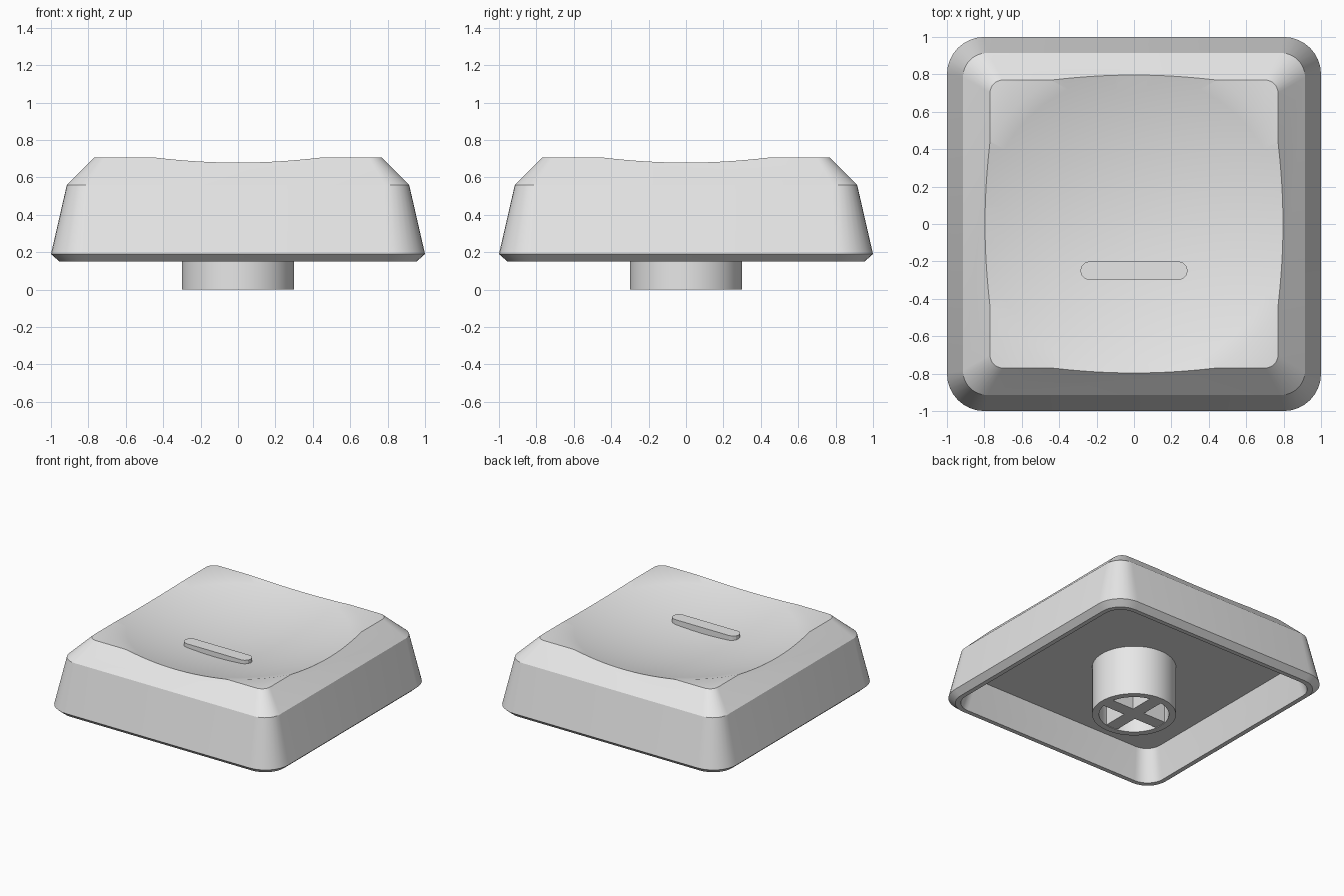
import bpy, bmesh, math

if "Cube" in bpy.data.objects:
    bpy.data.objects.remove(bpy.data.objects["Cube"])

grey = bpy.data.materials.new("light grey plastic")
grey.use_nodes = True
grey.diffuse_color = (0.8, 0.8, 0.8, 1)
grey.node_tree.nodes["Principled BSDF"].inputs["Base Color"].default_value = (0.8, 0.8, 0.8, 1)


def rounded(hx, hy, r, z, steps, cx=0, cy=0):
    """Rounded rectangle outline at height z."""
    pts = []
    for k, (sx, sy) in enumerate([(1, 1), (-1, 1), (-1, -1), (1, -1)]):
        for i in range(steps + 1):
            a = math.pi / 2 * (k + i / steps)
            pts.append((cx + sx * (hx - r) + r * math.cos(a),
                        cy + sy * (hy - r) + r * math.sin(a), z))
    return pts


def circle(r, z, n):
    return [(r * math.cos(math.tau * i / n), r * math.sin(math.tau * i / n), z) for i in range(n)]


def loft(name, rings):
    """Skin a stack of matching outlines and cap both ends."""
    bm = bmesh.new()
    loops = [[bm.verts.new(p) for p in ring] for ring in rings]
    n = len(loops[0])
    for a, b in zip(loops, loops[1:]):
        for i in range(n):
            j = (i + 1) % n
            bm.faces.new((a[i], a[j], b[j], b[i]))
    bm.faces.new(loops[0])
    bm.faces.new(loops[-1])
    bmesh.ops.recalc_face_normals(bm, faces=bm.faces)
    mesh = bpy.data.meshes.new(name)
    bm.to_mesh(mesh)
    bm.free()
    obj = bpy.data.objects.new(name, mesh)
    bpy.context.collection.objects.link(obj)
    mesh.materials.append(grey)
    return obj


def smooth(obj):
    bpy.ops.object.select_all(action='DESELECT')
    obj.select_set(True)
    bpy.context.view_layer.objects.active = obj
    bpy.ops.object.shade_smooth_by_angle(angle=math.radians(30))


# Hollow cap: half width, corner radius, height, from the inner ceiling round the rim to the top
shell = [(0.86, 0.12, 0.39), (0.92, 0.14, 0.15), (0.955, 0.165, 0.15),
         (1.0, 0.2, 0.19), (0.915, 0.13, 0.56), (0.77, 0.07, 0.705)]
cap = loft("cap_shell", [rounded(h, h, r, z, 8) for h, r, z in shell])

# Spherical dish scooped from the top
R, low = 3.0, 0.571
radii = [0.02] + [0.1 * i for i in range(1, 14)]
dish = loft("dish_cutter", [circle(r, low + R - math.sqrt(R * R - r * r), 96) for r in radii]
            + [circle(1.3, 1.2, 96)])
dish.hide_render = True
cut = cap.modifiers.new("dish", 'BOOLEAN')
cut.operation, cut.solver, cut.object = 'DIFFERENCE', 'EXACT', dish
bpy.context.view_layer.objects.active = cap
bpy.ops.object.modifier_apply(modifier=cut.name)
bpy.data.objects.remove(dish)
smooth(cap)

# Raised finger bar near the front of the dish
loft("finger_bar", [rounded(0.287, 0.05, 0.05 - 0.001, z, 3, cy=-0.25) for z in (0.56, 0.625)])

# Stem tube with a recessed socket
stem = loft("stem", [circle(r, z, 48) for r, z in [(0.3, 0.4), (0.3, 0), (0.25, 0), (0.25, 0.15)]])
smooth(stem)

# Cross ribs inside the stem
for name, hx, hy in [("stem_rib_across", 0.255, 0.05), ("stem_rib_along", 0.05, 0.255)]:
    loft(name, [[(-hx, -hy, z), (hx, -hy, z), (hx, hy, z), (-hx, hy, z)] for z in (0.005, 0.16)])
